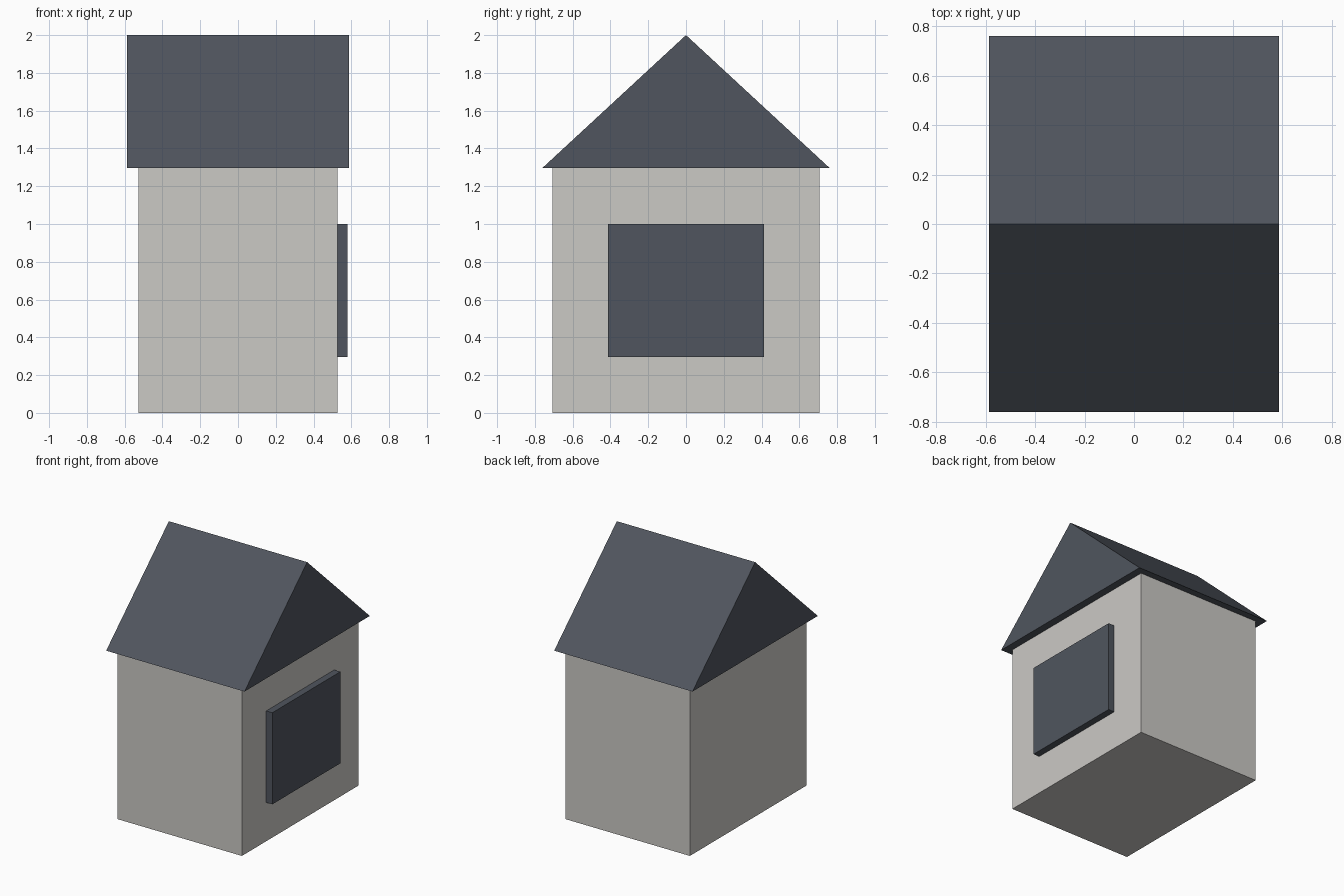
import bpy
import bmesh

if "Cube" in bpy.data.objects:
    bpy.data.objects.remove(bpy.data.objects["Cube"])


def material(name, rgb):
    mat = bpy.data.materials.new(name)
    mat.diffuse_color = (*rgb, 1.0)
    mat.use_nodes = True
    mat.node_tree.nodes["Principled BSDF"].inputs["Base Color"].default_value = mat.diffuse_color
    return mat


def prism(name, profile, x0, x1, mat):
    """Extrude a (y, z) profile along x from x0 to x1."""
    bm = bmesh.new()
    face = bm.faces.new([bm.verts.new((x0, y, z)) for y, z in profile])
    out = bmesh.ops.extrude_face_region(bm, geom=[face])
    moved = [g for g in out["geom"] if isinstance(g, bmesh.types.BMVert)]
    bmesh.ops.translate(bm, verts=moved, vec=(x1 - x0, 0, 0))
    bmesh.ops.recalc_face_normals(bm, faces=bm.faces)
    mesh = bpy.data.meshes.new(name)
    bm.to_mesh(mesh)
    bm.free()
    mesh.materials.append(mat)
    obj = bpy.data.objects.new(name, mesh)
    bpy.context.collection.objects.link(obj)
    return obj


def rect(half_y, z0, z1):
    return [(-half_y, z0), (half_y, z0), (half_y, z1), (-half_y, z1)]


wall_grey = material("wall light grey", (0.60, 0.585, 0.56))
slate = material("slate grey", (0.080, 0.091, 0.112))

# House body
prism("walls", rect(0.707, 0.0, 1.297), -0.528, 0.528, wall_grey)

# Gabled roof with a small overhang, ridge along x
prism("roof", [(-0.76, 1.297), (0.76, 1.297), (0.0, 2.0)], -0.587, 0.587, slate)

# Raised panel on the right wall
prism("wall_panel", rect(0.412, 0.297, 1.0), 0.528, 0.58, slate)
